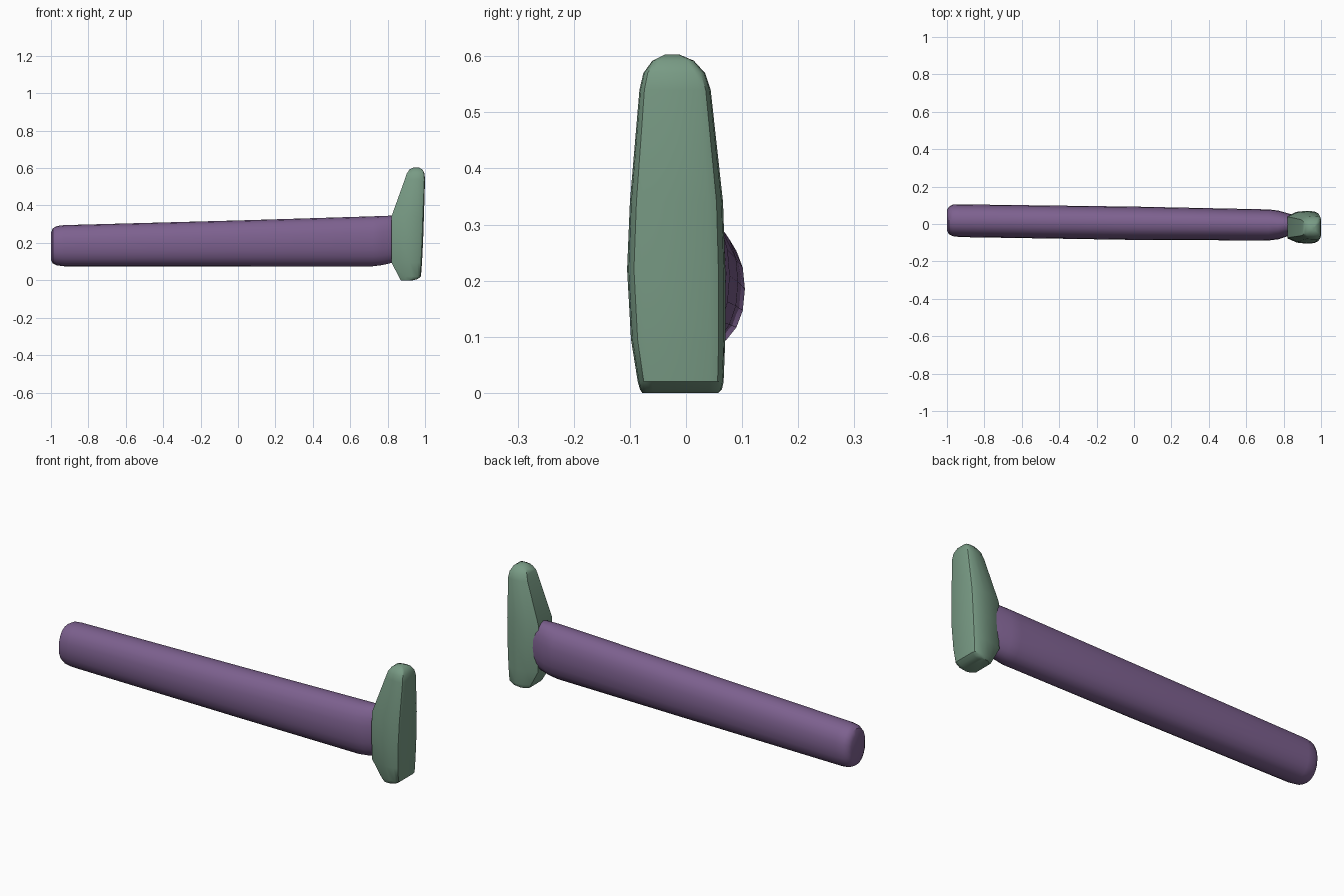
import bpy, bmesh, math
from mathutils import Vector

cube = bpy.data.objects.get("Cube")
if cube:
    bpy.data.objects.remove(cube, do_unlink=True)


def material(name, rgb):
    mat = bpy.data.materials.new(name)
    mat.use_nodes = True
    mat.diffuse_color = (*rgb, 1)
    mat.node_tree.nodes["Principled BSDF"].inputs["Base Color"].default_value = (*rgb, 1)
    return mat


def loft(name, rings, mat, angle):
    """Bridge a list of equal-length rings and cap both ends."""
    bm = bmesh.new()
    loops = [[bm.verts.new(p) for p in ring] for ring in rings]
    n = len(loops[0])
    for a, b in zip(loops, loops[1:]):
        for i in range(n):
            j = (i + 1) % n
            bm.faces.new((a[i], a[j], b[j], b[i]))
    bm.faces.new(loops[0])
    bm.faces.new(loops[-1])
    bmesh.ops.recalc_face_normals(bm, faces=bm.faces)
    mesh = bpy.data.meshes.new(name)
    bm.to_mesh(mesh)
    bm.free()
    mesh.materials.append(mat)
    obj = bpy.data.objects.new(name, mesh)
    bpy.context.collection.objects.link(obj)
    bpy.ops.object.select_all(action="DESELECT")
    obj.select_set(True)
    bpy.context.view_layer.objects.active = obj
    bpy.ops.object.shade_smooth_by_angle(angle=math.radians(angle))
    return obj


purple = material("purple wood", (0.205, 0.119, 0.275))
green = material("green metal", (0.188, 0.325, 0.232))

# Handle: oval sections along x, as (x, y min, y max, z min, z max)
handle_sections = [
    (-1.0, -0.035, 0.075, 0.11, 0.255),
    (-0.99, -0.055, 0.092, 0.09, 0.278),
    (-0.97, -0.065, 0.103, 0.08, 0.29),
    (-0.93, -0.07, 0.105, 0.075, 0.295),
    (0.0, -0.085, 0.093, 0.075, 0.32),
    (0.72, -0.088, 0.078, 0.075, 0.342),
    (0.77, -0.082, 0.072, 0.081, 0.344),
    (0.83, -0.062, 0.055, 0.095, 0.346),
    (0.88, -0.05, 0.045, 0.11, 0.33),
]


def oval(x, y0, y1, z0, z1, sides=20):
    ring = []
    for i in range(sides):
        t = 2 * math.pi * i / sides
        c, s = math.cos(t), math.sin(t)
        # slightly squared oval
        c = math.copysign(abs(c) ** 0.9, c)
        s = math.copysign(abs(s) ** 0.9, s)
        ring.append(Vector((x, (y0 + y1) / 2 + c * (y1 - y0) / 2,
                            (z0 + z1) / 2 + s * (z1 - z0) / 2)))
    return ring


loft("handle", [oval(*s) for s in handle_sections], purple, 35)

# Head: chamfered sections up z, as (z, x min, x max, y min, y max)
head_sections = [
    (0.0, 0.872, 0.935, -0.078, 0.058),
    (0.006, 0.867, 0.96, -0.082, 0.064),
    (0.02, 0.86, 0.978, -0.086, 0.067),
    (0.095, 0.82, 0.984, -0.098, 0.07),
    (0.22, 0.82, 0.99, -0.105, 0.07),
    (0.34, 0.82, 0.994, -0.1, 0.066),
    (0.54, 0.892, 1.0, -0.083, 0.044),
    (0.57, 0.902, 0.997, -0.076, 0.034),
    (0.592, 0.916, 0.987, -0.06, 0.014),
    (0.603, 0.938, 0.967, -0.038, -0.012),
]
half_outline = [(-1, 0.68), (-0.4, 0.94), (0.2, 1), (0.7, 0.97), (0.93, 0.86), (1, 0.68)]
outline = half_outline + [(x, -y) for x, y in reversed(half_outline)]


def head_ring(z, x0, x1, y0, y1):
    return [Vector(((x0 + x1) / 2 + u * (x1 - x0) / 2,
                    (y0 + y1) / 2 + v * (y1 - y0) / 2, z)) for u, v in outline]


loft("hammer_head", [head_ring(*s) for s in head_sections], green, 35)
